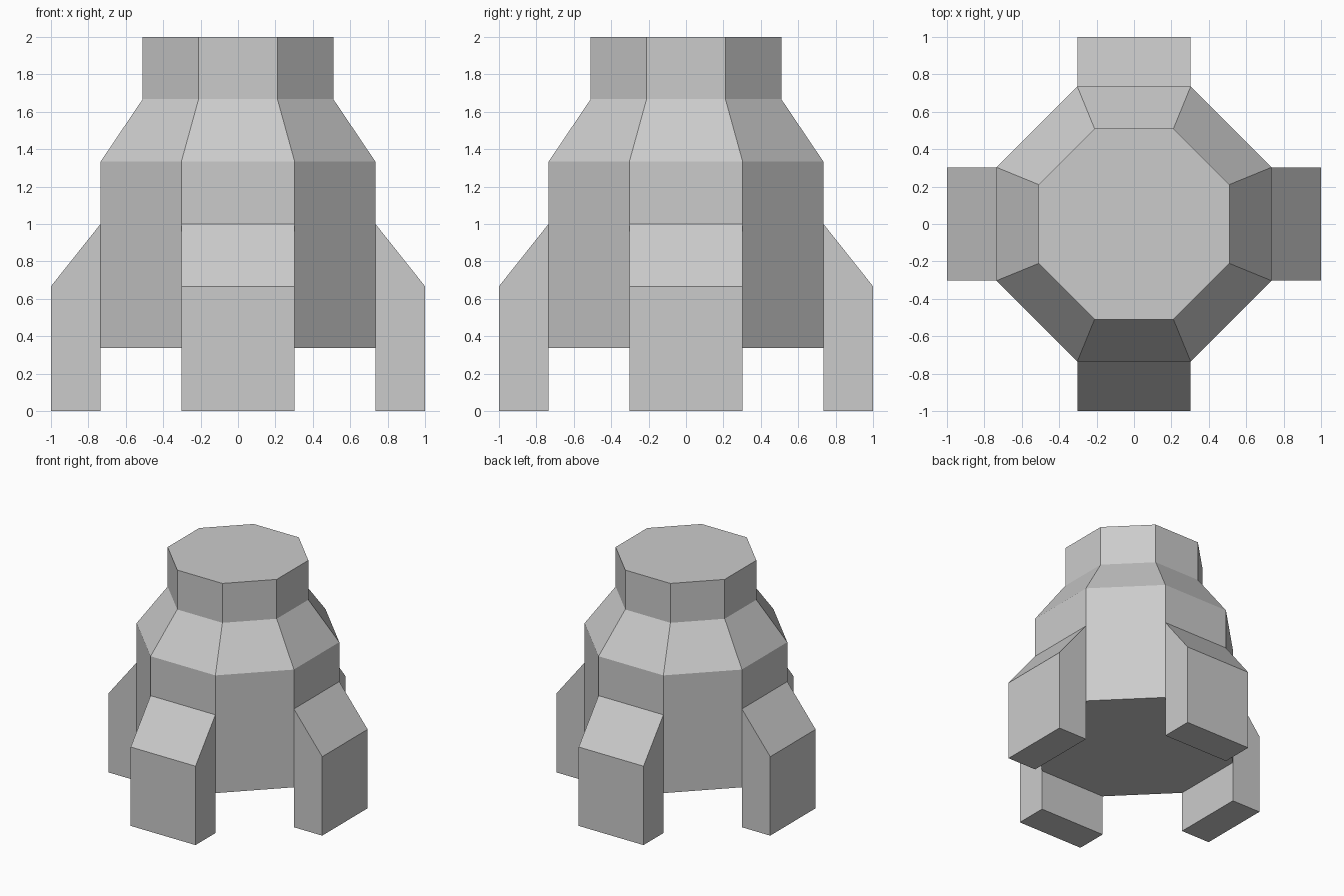
import bpy, bmesh
from math import pi
from mathutils import Matrix, Vector

if "Cube" in bpy.data.objects:
    bpy.data.objects.remove(bpy.data.objects["Cube"])

HALF, FLAT = 0.735, 0.303          # body half width, half width of its axial sides
bm = bmesh.new()


def ring(half, flat, z):
    """Octagon with alternating axial and diagonal sides."""
    pts = []
    for k in range(4):
        rot = Matrix.Rotation(k * pi / 2, 3, 'Z')
        pts += [rot @ Vector((half, s * flat, z)) for s in (-1, 1)]
    return [bm.verts.new(p) for p in pts]


# Body: stacked octagons; the lower axial sides stay open where the legs join
rings = [ring(HALF, FLAT, 0.338), ring(HALF, FLAT, 1.0), ring(HALF, FLAT, 1.333),
         ring(0.51, 0.211, 1.667), ring(0.51, 0.211, 2.0)]
bm.faces.new(rings[0][::-1])
bm.faces.new(rings[-1])
for level, (lo, hi) in enumerate(zip(rings, rings[1:])):
    for i in range(8):
        if level == 0 and i % 2 == 0:
            continue
        j = (i + 1) % 8
        bm.faces.new((lo[i], lo[j], hi[j], hi[i]))

# Legs: sloped buttress profile, extruded across each axial side
profile = [(HALF, 0.338), (HALF, 0), (1, 0), (1, 0.667), (HALF, 1.0)]
for k in range(4):
    rot = Matrix.Rotation(k * pi / 2, 3, 'Z')
    a, b = ([bm.verts.new(rot @ Vector((x, y, z))) for x, z in profile]
            for y in (-FLAT, FLAT))
    bm.faces.new(a)
    bm.faces.new(b[::-1])
    for i in range(4):
        bm.faces.new((a[i], b[i], b[i + 1], a[i + 1]))

# Weld into one closed shell
bmesh.ops.remove_doubles(bm, verts=bm.verts[:], dist=0.0005)
bmesh.ops.recalc_face_normals(bm, faces=bm.faces[:])
mesh = bpy.data.meshes.new("body_with_legs")
bm.to_mesh(mesh)
bm.free()
bpy.context.collection.objects.link(bpy.data.objects.new("body_with_legs", mesh))
